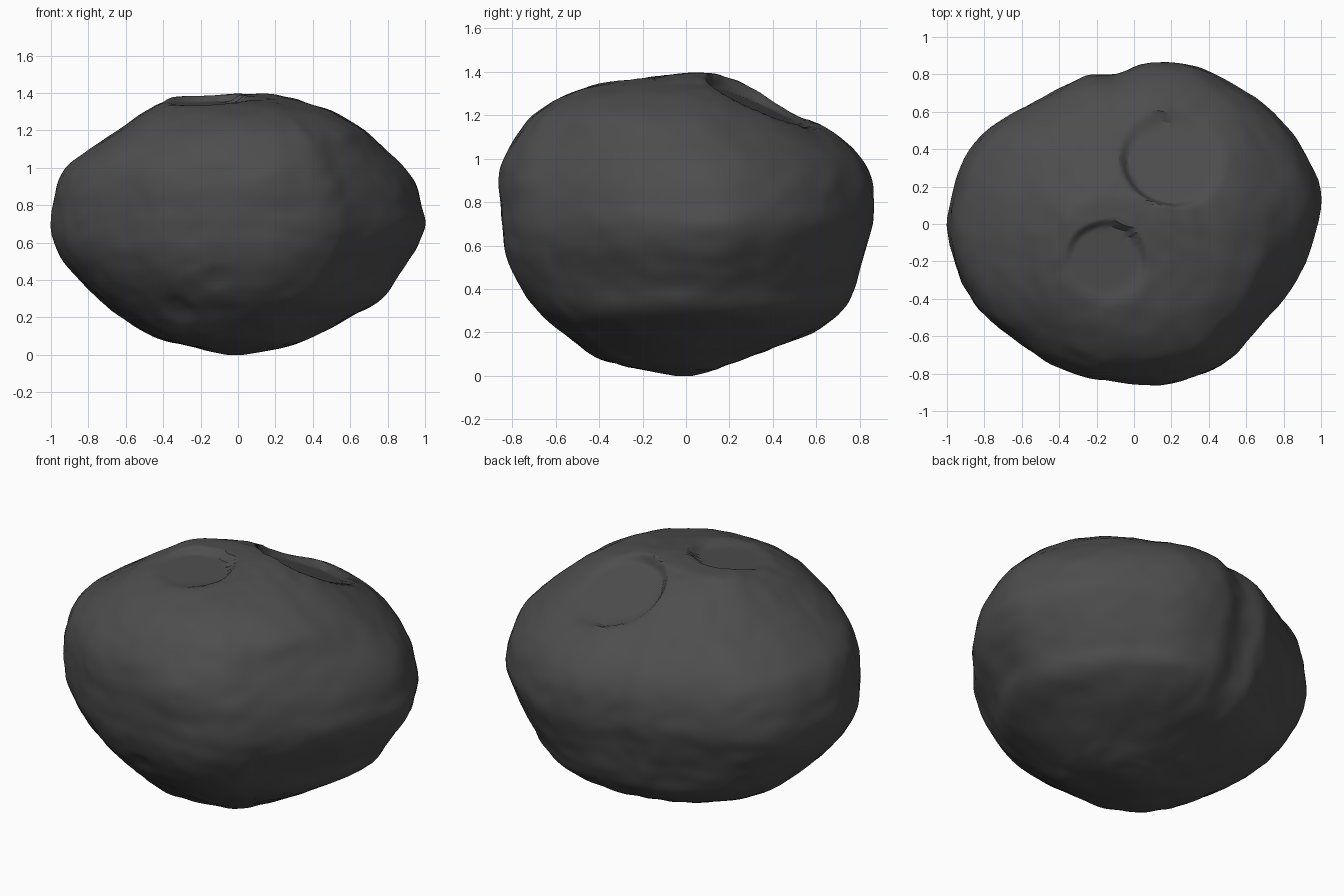
import bpy, bmesh, math
from mathutils import Vector, noise

if "Cube" in bpy.data.objects:
    bpy.data.objects.remove(bpy.data.objects["Cube"])

# Plan outline of the boulder at its widest (x, y), counter-clockwise
PLAN = [(1.0, .13), (.92, .37), (.78, .56), (.61, .7), (.4, .82), (.25, .86), (.07, .86),
        (-.1, .8), (-.25, .79), (-.4, .72), (-.62, .6), (-.8, .49), (-.93, .3), (-1.0, .03),
        (-.98, -.15), (-.92, -.32), (-.8, -.49), (-.6, -.65), (-.4, -.77), (-.2, -.83),
        (.1, -.86), (.3, -.83), (.5, -.74), (.63, -.6), (.8, -.4), (.94, -.16)]

# Height, left x, right x, front y, back y
LEVELS = [(0, -.06, .03, -.05, .03), (.02, -.16, .15, -.16, .11), (.055, -.29, .32, -.33, .2),
          (.1, -.46, .41, -.44, .32), (.2, -.62, .60, -.57, .58), (.3, -.75, .77, -.68, .72),
          (.4, -.85, .84, -.76, .77), (.5, -.93, .91, -.81, .80), (.6, -.98, .97, -.84, .83),
          (.7, -1, 1, -.853, .858), (.8, -.99, .98, -.858, .858), (.9, -.97, .95, -.86, .845),
          (1.0, -.92, .89, -.84, .80), (1.1, -.80, .79, -.79, .70), (1.2, -.64, .68, -.71, .53),
          (1.3, -.5, .51, -.55, .36), (1.35, -.41, .37, -.36, .26), (1.38, -.32, .27, -.14, .18),
          (1.395, -.08, .18, .0, .14), (1.4, .0, .06, .05, .08)]


def catmull(a, b, c, d, t):
    return [.5 * (2*q + (r-p)*t + (2*p-5*q+4*r-s)*t*t + (3*q-p-3*r+s)*t**3)
            for p, q, r, s in zip(a, b, c, d)]


def smooth_path(pts, steps, closed):
    n, out = len(pts), []
    for i in range(n if closed else n - 1):
        k = [(i + o) % n if closed else min(max(i + o, 0), n - 1) for o in (-1, 0, 1, 2)]
        out += [catmull(*[pts[j] for j in k], s / steps) for s in range(steps)]
    return out if closed else out + [list(pts[-1])]


def step(a, b, v):
    t = min(max((v - a) / (b - a), 0), 1)
    return t * t * (3 - 2 * t)


def dent(co, centre, normal, radius, depth, edge):
    """Push a bowl with a crisp rim into the surface."""
    n, d = Vector(normal).normalized(), co - Vector(centre)
    h = d.dot(n)
    r = (d - n * h).length
    if abs(h) > .3 or r > radius:
        return co
    return co - n * depth * step(0, edge, radius - r)


def flatten(co, centre, normal, radius, edge, only_cut=False):
    """Level the surface inside a circle to a flat crater floor."""
    n, d = Vector(normal).normalized(), co - Vector(centre)
    h = d.dot(n)
    r = (d - n * h).length
    if abs(h) > .3 or r > radius or (only_cut and h < 0):
        return co
    return co - n * h * step(0, edge, radius - r)


def weather(co):
    # lumps, kept small so the outline holds
    away = (co - Vector((0, 0, .7))).normalized()
    if .03 < co.z:
        co = co + away * (.008 * noise.noise(co * 4.5) + .006 * noise.noise(co * 11))
    co.z = min(co.z, 1.4)
    # large back crater and one-sided top crater
    co = flatten(co, (.2, .33, 1.235), (.08, .4, .92), .29, .06)
    co = flatten(co, (-.15, -.2, 1.34), (0, -.06, 1), .23, .05, True)
    # pits low on the front and right
    co = dent(co, (-.33, -.57, .22), (-.3, -.7, -.6), .12, .015, .08)
    co = dent(co, (-.12, -.74, .42), (-.1, -.9, -.4), .09, .015, .06)
    return dent(co, (.86, -.02, .42), (.85, 0, -.5), .08, .008, .05)


# Boulder: plan outline lofted through the levels, rounder toward the top and base
bm = bmesh.new()
plan = smooth_path(PLAN, 5, True)
rings = []
for z, xl, xr, yf, yb in smooth_path(LEVELS, 5, False):
    blend = .75 * max(step(.5, .1, z) if z < .5 else 0, step(.95, 1.3, z))
    ring = []
    for u, v in plan:
        v /= .86
        r = (abs(u) ** 2.15 + abs(v) ** 2.15) ** (1 / 2.15)
        u, v = u + (u / r - u) * blend, v + (v / r - v) * blend
        x = xl + (xr - xl) * (u + 1) / 2
        y = yf + (yb - yf) * (v + 1) / 2
        ring.append(bm.verts.new(weather(Vector((x, y, z)))))
    rings.append(ring)
m = len(plan)
for lo, hi in zip(rings, rings[1:]):
    for i in range(m):
        j = (i + 1) % m
        bm.faces.new((lo[i], lo[j], hi[j], hi[i]))
bm.faces.new(rings[0][::-1])
bm.faces.new(rings[-1])

mesh = bpy.data.meshes.new("boulder")
bm.to_mesh(mesh)
bm.free()
boulder = bpy.data.objects.new("boulder", mesh)
bpy.context.collection.objects.link(boulder)

# Dark stone
stone = bpy.data.materials.new("dark_stone")
stone.diffuse_color = (.075, .075, .075, 1)
stone.use_nodes = True
stone.node_tree.nodes["Principled BSDF"].inputs["Base Color"].default_value = stone.diffuse_color
mesh.materials.append(stone)

bpy.context.view_layer.objects.active = boulder
boulder.select_set(True)
bpy.ops.object.shade_smooth_by_angle(angle=math.radians(30))
